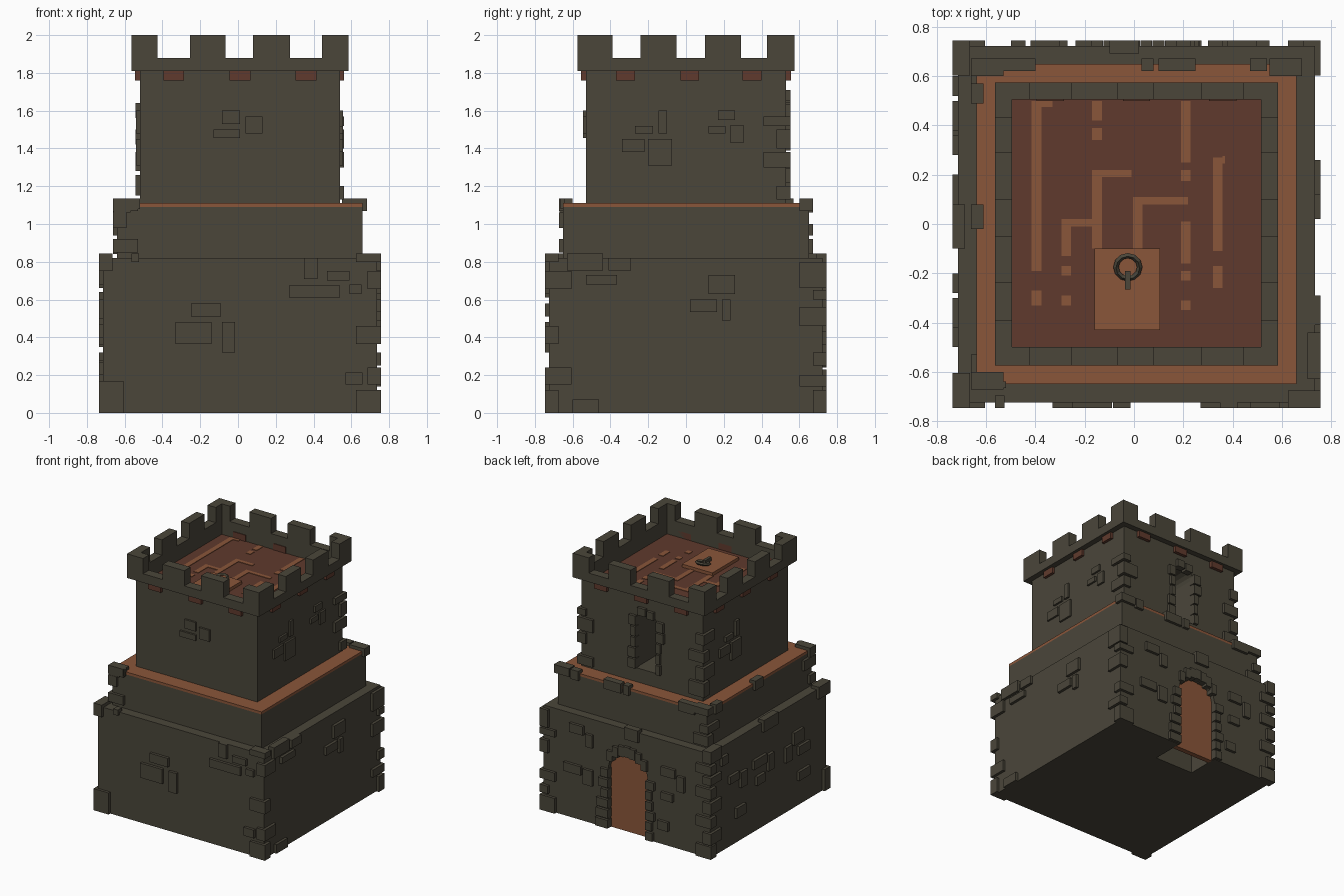
import bpy, bmesh, math, random

if "Cube" in bpy.data.objects:
    bpy.data.objects.remove(bpy.data.objects["Cube"])
random.seed(4)


def mat(name, c):
    m = bpy.data.materials.new(name)
    m.diffuse_color = (*c, 1)
    m.use_nodes = True
    m.node_tree.nodes["Principled BSDF"].inputs["Base Color"].default_value = m.diffuse_color
    return m


STONE = mat("dark_stone", (0.069, 0.061, 0.042))
RUST = mat("red_wood", (0.115, 0.042, 0.026))
WOOD = mat("orange_wood", (0.255, 0.093, 0.042))


def finish(name, bm, m):
    bmesh.ops.recalc_face_normals(bm, faces=bm.faces)
    me = bpy.data.meshes.new(name)
    bm.to_mesh(me)
    bm.free()
    me.materials.append(m)
    ob = bpy.data.objects.new(name, me)
    bpy.context.collection.objects.link(ob)
    return ob


def add_box(bm, x0, x1, y0, y1, z0, z1):
    vs = bmesh.ops.create_cube(bm, size=1)["verts"]
    for v in vs:
        v.co.x = x1 if v.co.x > 0 else x0
        v.co.y = y1 if v.co.y > 0 else y0
        v.co.z = z1 if v.co.z > 0 else z0


def boxes(name, m, items):
    bm = bmesh.new()
    for b in items:
        add_box(bm, *b)
    return finish(name, bm, m)


def arch(name, m, xc, w, z0, z1, rise, y0, y1):
    # arched outline extruded along y
    pts = [(xc - w, z0), (xc + w, z0)]
    for i in range(9):
        a = math.pi * i / 8
        pts.append((xc + w * math.cos(a), z1 - rise + rise * math.sin(a)))
    bm = bmesh.new()
    f = bm.faces.new([bm.verts.new((x, y0, z)) for x, z in pts])
    r = bmesh.ops.extrude_face_region(bm, geom=[f])
    for g in r["geom"]:
        if isinstance(g, bmesh.types.BMVert):
            g.co.y = y1
    return finish(name, bm, m)


def cut(ob, cutter):
    mod = ob.modifiers.new("opening", "BOOLEAN")
    mod.object = cutter
    mod.solver = "EXACT"
    cutter.hide_render = True
    cutter.hide_set(True)


# tiers: x0, x1, y0, y1, z0, z1
TIER = {"base": (-.715, .735, -.725, .722, 0, .82),
        "mid": (-.64, .66, -.65, .65, .82, 1.09),
        "tower": (-.52, .54, -.53, .53, 1.11, 1.81)}
base = boxes("base_wall", STONE, [TIER["base"]])
boxes("middle_wall", STONE, [TIER["mid"]])
tower = boxes("tower_wall", STONE, [TIER["tower"][:4] + (1.11, 1.75)])
boxes("ledge_floor", WOOD, [(-.64, .66, -.65, .65, 1.09, 1.11)])

# doorway and window openings in the back
cut(base, arch("door_cutter", STONE, 0, .17, -.1, .62, .13, .46, .9))
arch("door", WOOD, 0, .172, 0, .625, .13, .65, .69)
cut(tower, arch("window_cutter", STONE, -.03, .095, 1.22, 1.67, .07, .22, .7))

# parapet ring and merlons
P = (-.565, .585, -.575, .575)
I = (-.495, .515, -.5, .505)


def ring(z0, z1):
    return [(P[0], P[1], P[2], I[2], z0, z1), (P[0], P[1], I[3], P[3], z0, z1),
            (P[0], I[0], I[2], I[3], z0, z1), (I[1], P[1], I[2], I[3], z0, z1)]


mer = ring(1.81, 1.88)
mer += [(-.52, .54, -.53, I[2], 1.75, 1.81), (-.52, .54, I[3], .53, 1.75, 1.81),
        (-.52, I[0], I[2], I[3], 1.75, 1.81), (I[1], .54, I[2], I[3], 1.75, 1.81)]
for a, b in ((-.565, -.425), (-.255, -.065), (.08, .275), (.445, .585)):
    mer += [(a, b, P[2], I[2], 1.88, 2), (a, b, I[3], P[3], 1.88, 2)]
for a, b in ((-.5, -.39), (-.24, -.05), (.1, .29), (.43, .505)):
    mer += [(P[0], I[0], a, b, 1.88, 2), (I[1], P[1], a, b, 1.88, 2)]
boxes("parapet", STONE, mer)

# beam ends under the parapet
beams = []
for c in (-.34, .01, .36):
    beams += [(c - .055, c + .055, -.555, -.5, 1.76, 1.81), (c - .055, c + .055, .5, .555, 1.76, 1.81)]
for c in (-.32, .02, .35):
    beams += [(-.545, -.5, c - .05, c + .05, 1.76, 1.81), (.52, .562, c - .05, c + .05, 1.76, 1.81)]
boxes("beam_ends", RUST, beams)

# roof floor with worn strips
boxes("roof_floor", RUST, [I + (1.74, 1.76)])
w = .02
strips = [(x - w, x + w, a, b) for x, a, b in (
    (-.395, -.19, .5), (-.395, -.33, -.27), (-.275, -.13, .02), (-.275, -.21, -.17), (-.275, -.33, -.29),
    (-.15, .42, .5), (-.15, .34, .39), (-.15, -.1, .22), (.015, -.1, .11), (.21, .25, .5),
    (.21, .175, .22), (.21, -.16, .01), (.21, -.23, -.19), (.21, -.35, -.31), (.34, -.11, .27), (.34, -.26, -.17))]
strips += [(a, b, y - .015, y + .015) for y, a, b in (
    (.49, -.375, -.33), (.005, -.255, -.16), (.205, -.13, -.01), (.095, .035, .22), (.26, .36, .37))]
boxes("worn_strips", WOOD, [s + (1.758, 1.764) for s in strips])

# trapdoor with ring handle
boxes("trapdoor", WOOD, [(-.16, .105, -.43, -.1, 1.75, 1.785)])
bpy.ops.mesh.primitive_torus_add(major_segments=12, minor_segments=4, major_radius=.048, minor_radius=.011,
                                 location=(-.025, -.175, 1.80), rotation=(.25, 0, 0))
bpy.context.object.name = "trapdoor_ring"
bpy.context.object.data.materials.append(STONE)
boxes("ring_staple", STONE, [(-.036, -.014, -.265, -.19, 1.78, 1.815)])


# raised stones: tier, side, rows of (u0, u1, z0, z1)
def stones(name, tier, side, rows, out=.022):
    x0, x1, y0, y1 = TIER[tier][:4]
    res = []
    for a, b, c, d in rows:
        res.append({"front": (a, b, y0 - out, y0 + .03, c, d), "back": (a, b, y1 - .03, y1 + out, c, d),
                    "left": (x0 - out, x0 + .03, a, b, c, d), "right": (x1 - .03, x1 + out, a, b, c, d)}[side])
    boxes(name, STONE, res)


stones("base_front_stones", "base", "front", [
    (.35, .42, .71, .82), (.47, .59, .7, .75), (.27, .54, .61, .675), (.59, .655, .63, .68),
    (-.25, -.09, .51, .58), (-.33, -.14, .365, .48), (-.085, -.015, .32, .48), (.57, .66, .15, .215),
    (-.565, -.525, .8, .845)])
stones("base_right_stones", "base", "right", [
    (-.63, -.44, .755, .845), (-.41, -.29, .755, .82), (-.53, -.365, .68, .73), (.12, .26, .63, .73),
    (.02, .165, .535, .6), (.19, .235, .49, .6), (-.6, -.46, 0, .07)])
stones("base_left_stones", "base", "left", [
    (.38, .5, .5, .56), (.28, .36, .42, .54), (.04, .2, .5, .57), (-.05, .02, .42, .55), (.06, .16, .36, .43),
    (-.42, -.3, .5, .6), (-.5, -.36, .4, .47), (-.28, -.2, .4, .52), (.52, .6, .68, .75), (-.1, .08, .75, .845),
    (-.5, -.36, .2, .27), (.3, .42, .2, .28)])
stones("base_back_stones", "base", "back", [
    (.38, .5, .68, .75), (.3, .36, .6, .7), (.4, .55, .36, .43), (.3, .38, .3, .42), (-.42, -.3, .55, .62),
    (-.5, -.44, .46, .58), (-.4, -.3, .36, .42), (-.36, -.27, .12, .19), (-.1, .02, .75, .845)])
stones("tower_front_stones", "tower", "front", [
    (-.085, .01, 1.53, 1.6), (-.13, .01, 1.455, 1.5), (.04, .13, 1.48, 1.57)], .015)
side = [(-.27, -.175, 1.48, 1.52), (-.145, -.1, 1.48, 1.6), (-.34, -.22, 1.38, 1.45), (-.2, -.075, 1.31, 1.45),
        (.12, .21, 1.48, 1.52), (.17, .26, 1.55, 1.6), (.235, .305, 1.43, 1.525)]
stones("tower_right_stones", "tower", "right", side, .015)
stones("tower_left_stones", "tower", "left", [(-b, -a, c, d) for a, b, c, d in side[:4]], .02)


# corner stones of alternating length
def quoins(name, tier, sx, sy, spans, out=.022):
    x0, x1, y0, y1 = TIER[tier][:4]
    cx, cy = (x1 if sx > 0 else x0), (y1 if sy > 0 else y0)
    res = []
    for i, (a, b) in enumerate(spans):
        lx, ly = (.11, .05) if i % 2 == 0 else (.05, .12)
        xs = sorted((cx + sx * out, cx - sx * lx))
        ys = sorted((cy + sy * out, cy - sy * ly))
        res.append((*xs, *ys, a, b))
    boxes(name, STONE, res)


quoins("base_corner_back_left", "base", -1, 1, [(0, .1), (.11, .2), (.24, .32), (.35, .44), (.47, .55),
                                                (.58, .64), (.66, .73), (.75, .845)])
quoins("base_corner_back_right", "base", 1, 1, [(0, .12), (.14, .2), (.25, .32), (.46, .56), (.6, .65), (.66, .8)])
quoins("base_corner_front_right", "base", 1, -1, [(0, .12), (.15, .24), (.365, .46), (.655, .75), (.8, .845)])
quoins("base_corner_front_left", "base", -1, -1, [(0, .17), (.75, .845)])
quoins("middle_corner_back_left", "mid", -1, 1, [(.84, .92), (.94, 1.0), (1.08, 1.135)])
quoins("middle_corner_back_right", "mid", 1, 1, [(1.07, 1.135)])
quoins("middle_corner_front_left", "mid", -1, -1, [(.85, .92), (.98, 1.06), (1.07, 1.135)])
quoins("tower_corner_back_left", "tower", -1, 1, [(1.15, 1.26), (1.28, 1.38), (1.42, 1.5), (1.56, 1.64)])
quoins("tower_corner_back_right", "tower", 1, 1, [(1.13, 1.2), (1.3, 1.38), (1.4, 1.5), (1.52, 1.57)])

# low stones along the ledge edges
stones("ledge_back_stones", "mid", "back", [
    (-.54, -.4, 1.06, 1.135), (.03, .08, 1.06, 1.135), (.1, .25, 1.06, 1.135), (.47, .54, 1.06, 1.135)])
stones("ledge_left_stones", "mid", "left", [(.49, .57, 1.06, 1.135), (-.02, .08, 1.06, 1.135)])
boxes("ledge_corner_stone", STONE, [(-.66, -.57, -.67, -.6, 1.06, 1.135), (-.66, -.52, -.665, -.64, 1.08, 1.135)])

# jamb and arch stones around the door and window
jamb = []
for s in (-1, 1):
    for i in range(6):
        l = random.uniform(.04, .11)
        a, b = sorted((s * .165, s * (.17 + l)))
        jamb.append((a, b, i * .08 + .005, i * .08 + .07))
for i in range(7):
    x = -.15 + i * .05
    z = .5 + .13 * math.sqrt(1 - (x / .17) ** 2)
    jamb.append((x - .024, x + .024, z - .02, z + .06))
stones("door_frame_stones", "base", "back", jamb)
wj = []
for s in (-1, 1):
    for i in range(5):
        a, b = sorted((-.03 + s * .09, -.03 + s * random.uniform(.12, .16)))
        wj.append((a, b, 1.22 + i * .085, 1.295 + i * .085))
wj += [(-.1, -.04, 1.64, 1.7), (-.03, .04, 1.65, 1.71)]
stones("window_frame_stones", "tower", "back", wj)
